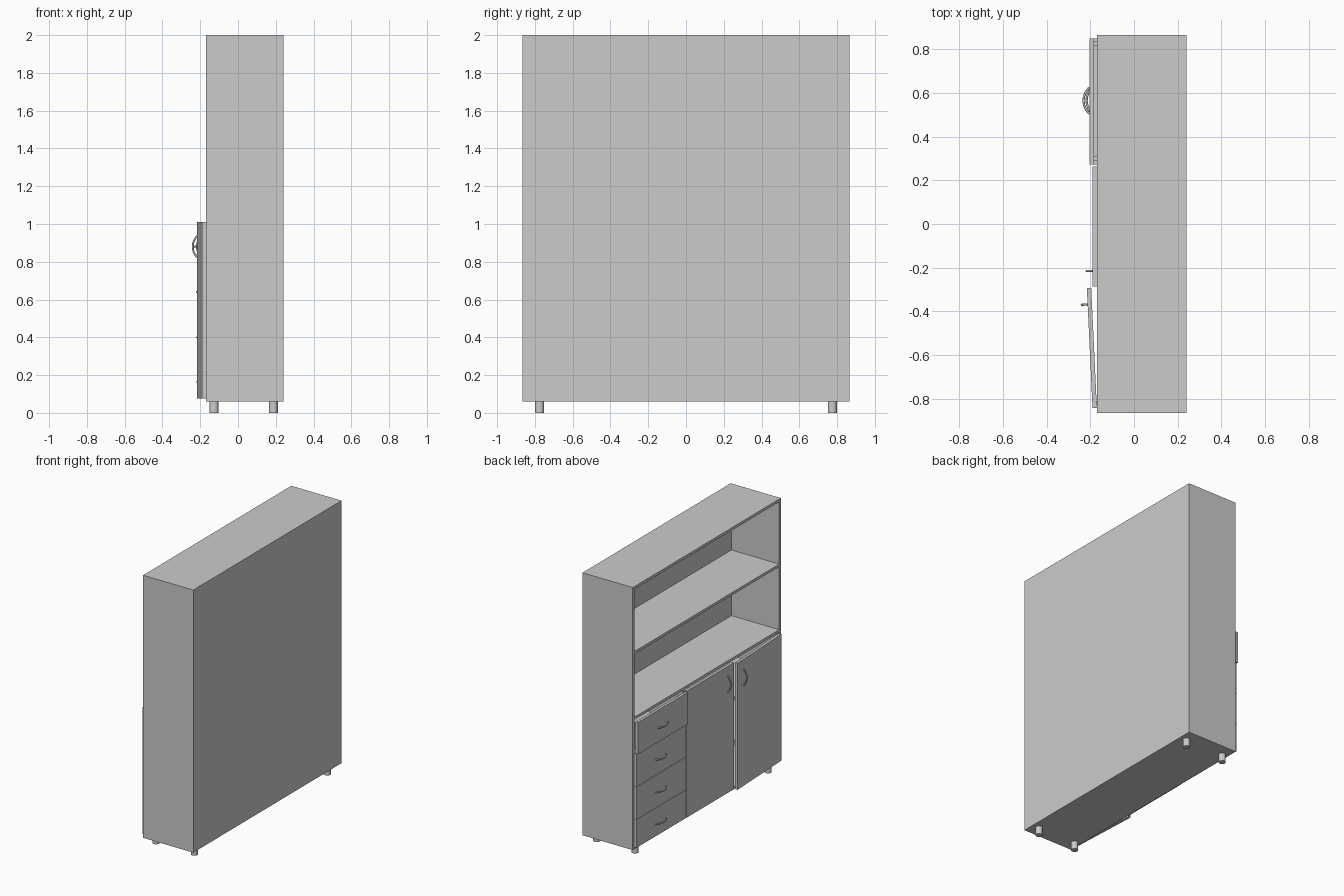
import bpy
import math
from mathutils import Matrix

cube = bpy.data.objects.get("Cube")
if cube:
    bpy.data.objects.remove(cube, do_unlink=True)

grey = bpy.data.materials.new("light grey")
grey.use_nodes = True
grey.diffuse_color = (0.6, 0.6, 0.6, 1)
grey.node_tree.nodes["Principled BSDF"].inputs["Base Color"].default_value = (0.6, 0.6, 0.6, 1)


def box(name, x, y, z):
    """Box from (low, high) pairs on each axis."""
    bpy.ops.mesh.primitive_cube_add(size=1)
    ob = bpy.context.object
    ob.name = name
    size = [b - a for a, b in (x, y, z)]
    mid = [(a + b) / 2 for a, b in (x, y, z)]
    ob.data.transform(Matrix.Translation(mid) @ Matrix.Diagonal((*size, 1)))
    ob.data.materials.append(grey)
    return ob


def handle(name, x, y, z, upright):
    """Bow handle bulging towards -x from the face at x."""
    half, sag = 0.06, 0.027
    radius = (half ** 2 + sag ** 2) / (2 * sag)
    sweep = math.asin(half / radius)
    steps = 16
    curve = bpy.data.curves.new(name, "CURVE")
    curve.dimensions = "3D"
    curve.bevel_depth = 0.005
    curve.bevel_resolution = 2
    curve.use_fill_caps = True
    line = curve.splines.new("POLY")
    line.points.add(steps)
    for i, p in enumerate(line.points):
        a = sweep * (2 * i / steps - 1)
        along = radius * math.sin(a)
        out = radius * math.cos(a) - radius + sag
        p.co = (x - out, y, z + along, 1) if upright else (x - out, y + along, z, 1)
    curve.materials.append(grey)
    ob = bpy.data.objects.new(name, curve)
    bpy.context.collection.objects.link(ob)
    return ob


# Carcass
T = 0.02
FRONT, BACK, SIDE = -0.17, 0.24, 0.865
BASE, TOP = 0.06, 2.0
inner_x = (FRONT, BACK - T)
inner_y = (-SIDE + T, SIDE - T)
box("left_end_panel", (FRONT, BACK), (SIDE - T, SIDE), (BASE, TOP))
box("right_end_panel", (FRONT, BACK), (-SIDE, -SIDE + T), (BASE, TOP))
box("top_panel", (FRONT, BACK), inner_y, (TOP - T, TOP))
box("bottom_panel", (FRONT, BACK), inner_y, (BASE, BASE + T))
box("back_panel", (BACK - T, BACK), inner_y, (BASE + T, TOP - T))
box("open_shelf_upper", inner_x, inner_y, (1.50, 1.52))
box("open_shelf_lower", inner_x, inner_y, (1.015, 1.035))
box("divider", inner_x, (0.255, 0.275), (BASE + T, 1.015))
for i, z in enumerate((0.41, 0.73)):
    box(f"cupboard_shelf_{i + 1}", inner_x, (-SIDE + T, 0.255), (z - T / 2, z + T / 2))

# Drawers, the top one slightly pulled out
edges = (0.075, 0.285, 0.527, 0.77, 1.01)
handle_heights = (0.165, 0.40, 0.64, 0.88)
for i, hz in enumerate(handle_heights):
    low, high = edges[i] + 0.002, edges[i + 1] - 0.002
    x = FRONT - (0.014 if i == 3 else 0)
    n = f"drawer_{i + 1}"
    box(n + "_front", (x - T, x), (0.273, 0.85), (low, high))
    b, t = low + 0.02, high - 0.03
    box(n + "_left_side", (x, x + 0.36), (0.815, 0.835), (b, t))
    box(n + "_right_side", (x, x + 0.36), (0.29, 0.31), (b, t))
    box(n + "_rear", (x + 0.34, x + 0.36), (0.31, 0.815), (b, t))
    box(n + "_floor", (x, x + 0.34), (0.31, 0.815), (b, b + 0.01))
    handle(n + "_handle", x - T, 0.565, hz, False)

# Closed middle door
door_z = (0.075, 1.01)
box("middle_door", (FRONT - T, FRONT), (-0.287, 0.263), door_z)
handle("middle_door_handle", FRONT - T, -0.215, 0.88, True)

# Right door, built at its hinge line and swung ajar
parts = [box("right_door", (-T, 0), (0, 0.55), door_z),
         handle("right_door_handle", -T, 0.475, 0.88, True)]
for i, z in enumerate((0.2, 0.88)):
    parts.append(box(f"hinge_{i + 1}", (0, 0.03), (0.005, 0.03), (z - 0.02, z + 0.02)))
swing = Matrix.Translation((FRONT, -0.842, 0)) @ Matrix.Rotation(math.radians(2.7), 4, "Z")
for ob in parts:
    ob.matrix_world = swing

# Feet
for x, depth in ((-0.127, "front"), (0.187, "rear")):
    for y, side in ((0.775, "left"), (-0.775, "right")):
        bpy.ops.mesh.primitive_cylinder_add(vertices=24, radius=0.024, depth=BASE,
                                            location=(x, y, BASE / 2))
        foot = bpy.context.object
        foot.name = f"{depth}_{side}_foot"
        foot.data.materials.append(grey)
        bpy.ops.object.shade_smooth_by_angle()
